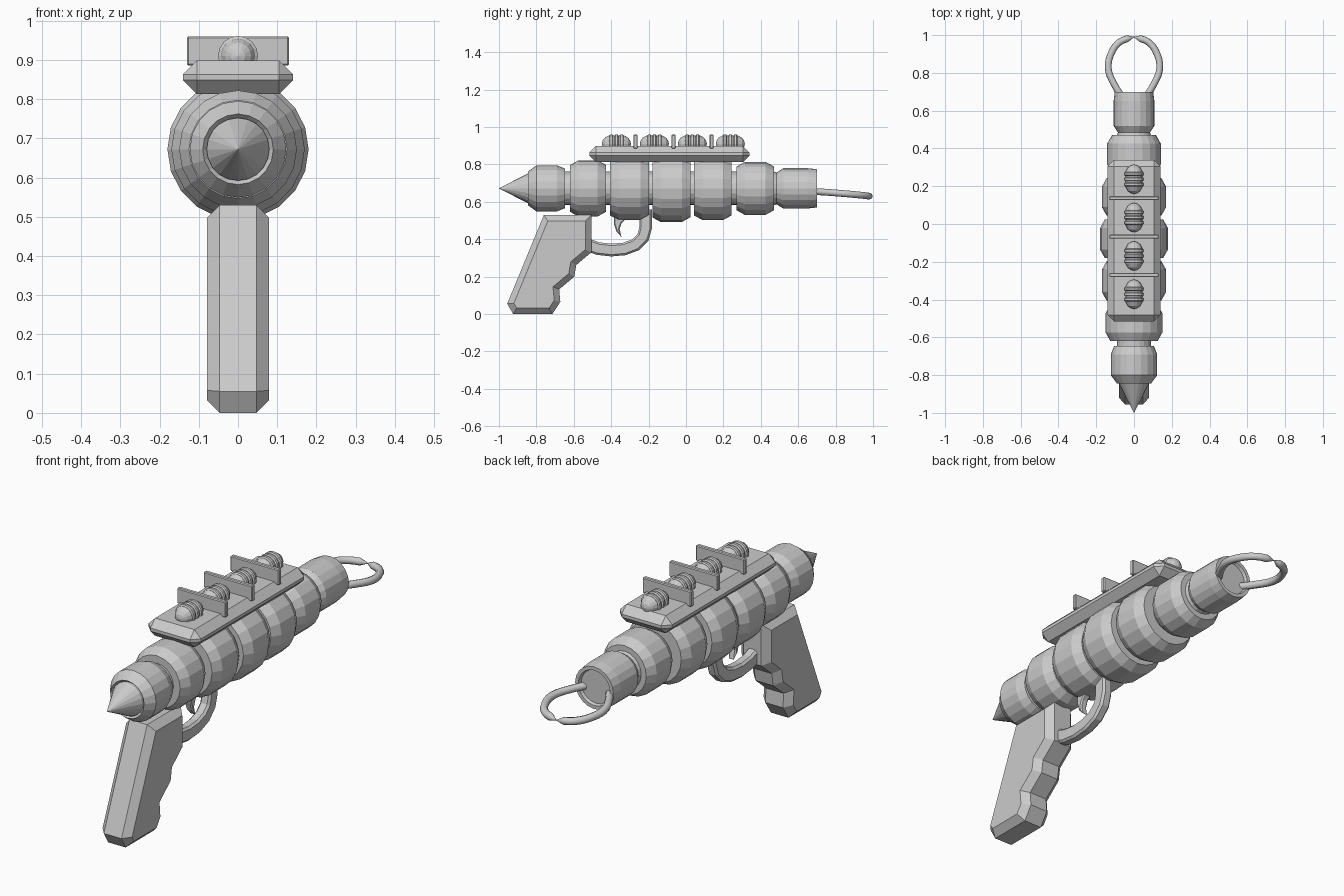
import bpy, bmesh, math
from mathutils import Vector

if "Cube" in bpy.data.objects:
    bpy.data.objects.remove(bpy.data.objects["Cube"])

grey = bpy.data.materials.new("plain_grey")
grey.diffuse_color = (0.6, 0.6, 0.6, 1)
grey.use_nodes = True
grey.node_tree.nodes["Principled BSDF"].inputs["Base Color"].default_value = grey.diffuse_color
AXIS_Z = 0.672


def finish(name, bm):
    bmesh.ops.recalc_face_normals(bm, faces=bm.faces[:])
    me = bpy.data.meshes.new(name)
    bm.to_mesh(me)
    bm.free()
    me.materials.append(grey)
    ob = bpy.data.objects.new(name, me)
    bpy.context.collection.objects.link(ob)
    return ob


def lathe(name, profile, sides, y=0.0, z=AXIS_Z):
    """Spin (y, radius) points around an axis parallel to y."""
    bm = bmesh.new()
    loops = []
    for py, r in profile:
        if r == 0:
            loops.append([bm.verts.new((0, y + py, z))] * sides)
        else:
            loops.append([bm.verts.new((r * math.sin(2 * math.pi * i / sides), y + py,
                                        z + r * math.cos(2 * math.pi * i / sides)))
                          for i in range(sides)])
    for a, b in zip(loops, loops[1:]):
        for i in range(sides):
            j = (i + 1) % sides
            quad = list(dict.fromkeys([a[i], a[j], b[j], b[i]]))
            bm.faces.new(quad)
    return finish(name, bm)


def side_profile(name, points, half, bevel, depth):
    """Extrude a (y, z) outline across x, with chamfered side faces."""
    bm = bmesh.new()
    f = bm.faces.new([bm.verts.new((-half, y, z)) for y, z in points])
    ext = bmesh.ops.extrude_face_region(bm, geom=[f], use_keep_orig=True)
    verts = [v for v in ext["geom"] if isinstance(v, bmesh.types.BMVert)]
    bmesh.ops.translate(bm, verts=verts, vec=(2 * half, 0, 0))
    bmesh.ops.recalc_face_normals(bm, faces=bm.faces[:])
    caps = [f for f in bm.faces if abs(f.normal.x) > 0.9]
    bmesh.ops.inset_individual(bm, faces=caps, thickness=bevel, depth=depth, use_even_offset=True)
    return finish(name, bm)


def box(name, lo, hi, bevel):
    bm = bmesh.new()
    bmesh.ops.create_cube(bm, size=1)
    for v in bm.verts:
        v.co = Vector([(a + b) / 2 + c * (b - a) for a, b, c in zip(lo, hi, v.co)])
    bmesh.ops.bevel(bm, geom=bm.edges[:], offset=bevel, segments=1, affect='EDGES')
    return finish(name, bm)


# Barrel: chamfered rings separated by a narrow neck
rings = [(-0.62, -0.427, 0.15), (-0.405, -0.197, 0.17), (-0.18, 0.023, 0.18),
         (0.044, 0.243, 0.17), (0.27, 0.47, 0.142)]
NECK = 0.09
profile = [(-0.83, 0), (-0.83, 0.078), (-0.845, 0.09), (-0.80, 0.123),
           (-0.69, 0.123), (-0.647, 0.106), (-0.647, NECK)]
for y0, y1, r in rings:
    profile += [(y0, NECK), (y0, r - 0.025), (y0 + 0.045, r),
                (y1 - 0.045, r), (y1, r - 0.025), (y1, NECK)]
profile += [(0.485, 0.085), (0.52, 0.108), (0.65, 0.108), (0.70, 0.102),
            (0.70, 0.085), (0.685, 0.08), (0.685, 0)]
lathe("barrel", profile, 20)

# Pointed cap on the -y end
lathe("pointed_cap", [(-1.0, 0), (-0.845, 0.08), (-0.82, 0.08), (-0.82, 0)], 20)

# Top rail with dividers
box("top_rail", (-0.14, -0.517, 0.813), (0.14, 0.34, 0.898), 0.035)
for i, y in enumerate((-0.27, -0.067, 0.137)):
    box(f"rail_divider_{i + 1}", (-0.13, y - 0.011, 0.885), (0.13, y + 0.011, 0.96), 0.004)

# Ribbed capsules on the rail
capsule = [(-0.078, 0), (-0.073, 0.018), (-0.062, 0.033), (-0.042, 0.044)]
for c in (-0.028, 0.0, 0.028):
    capsule += [(c - 0.010, 0.044), (c - 0.006, 0.051), (c + 0.006, 0.051), (c + 0.010, 0.044)]
capsule += [(-y, r) for y, r in reversed(capsule[:4])]
for i in range(4):
    lathe(f"rail_capsule_{i + 1}", capsule, 16, y=-0.372 + 0.203 * i, z=0.91)

# Grip with finger steps
grip = [(-0.76, 0.53), (-0.956, 0.055), (-0.924, 0), (-0.715, 0), (-0.672, 0.065),
        (-0.678, 0.132), (-0.597, 0.20), (-0.587, 0.262), (-0.506, 0.33), (-0.506, 0.53)]
side_profile("grip", grip, 0.047, 0.032, 0.032)

# Trigger guard: band following a curved centre line
path = [Vector(p) for p in ((-0.54, 0.375), (-0.47, 0.35), (-0.40, 0.342), (-0.33, 0.348),
                            (-0.27, 0.37), (-0.23, 0.41), (-0.216, 0.46), (-0.216, 0.56))]
outer, inner = [], []
for i, p in enumerate(path):
    t = (path[min(i + 1, len(path) - 1)] - path[max(i - 1, 0)]).normalized()
    n = Vector((-t.y, t.x)) * 0.034
    inner.append(tuple(p + n))
    outer.append(tuple(p - n))
side_profile("trigger_guard", outer + inner[::-1], 0.016, 0.01, 0.01)

# Trigger
side_profile("trigger", [(-0.385, 0.56), (-0.385, 0.48), (-0.372, 0.44), (-0.345, 0.412),
                         (-0.355, 0.455), (-0.345, 0.485), (-0.32, 0.51), (-0.32, 0.56)],
             0.012, 0.006, 0.006)

# Wire loop on the +y end: two mirrored prongs meeting at the tip
prong = [(0.062, 0.67, 0.656, 1), (0.105, 0.74, 0.652, 1), (0.136, 0.82, 0.646, 1),
         (0.122, 0.90, 0.639, 1), (0.08, 0.96, 0.633, 1), (0.035, 0.981, 0.630, 1),
         (0.0, 0.99, 0.628, 0.1)]
for side, sx in (("right", 1), ("left", -1)):
    cu = bpy.data.curves.new(f"loop_prong_{side}", 'CURVE')
    cu.dimensions = '3D'
    cu.bevel_depth = 0.018
    cu.bevel_resolution = 2
    cu.resolution_u = 3
    cu.use_fill_caps = True
    sp = cu.splines.new('BEZIER')
    sp.bezier_points.add(len(prong) - 1)
    for bp, (x, y, z, r) in zip(sp.bezier_points, prong):
        bp.co = (sx * x, y, z)
        bp.radius = r
        bp.handle_left_type = bp.handle_right_type = 'AUTO'
    cu.materials.append(grey)
    ob = bpy.data.objects.new(f"loop_prong_{side}", cu)
    bpy.context.collection.objects.link(ob)
    bpy.ops.object.select_all(action='DESELECT')
    ob.select_set(True)
    bpy.context.view_layer.objects.active = ob
    bpy.ops.object.convert(target='MESH')
    bpy.ops.object.shade_smooth_by_angle(angle=math.radians(50))
